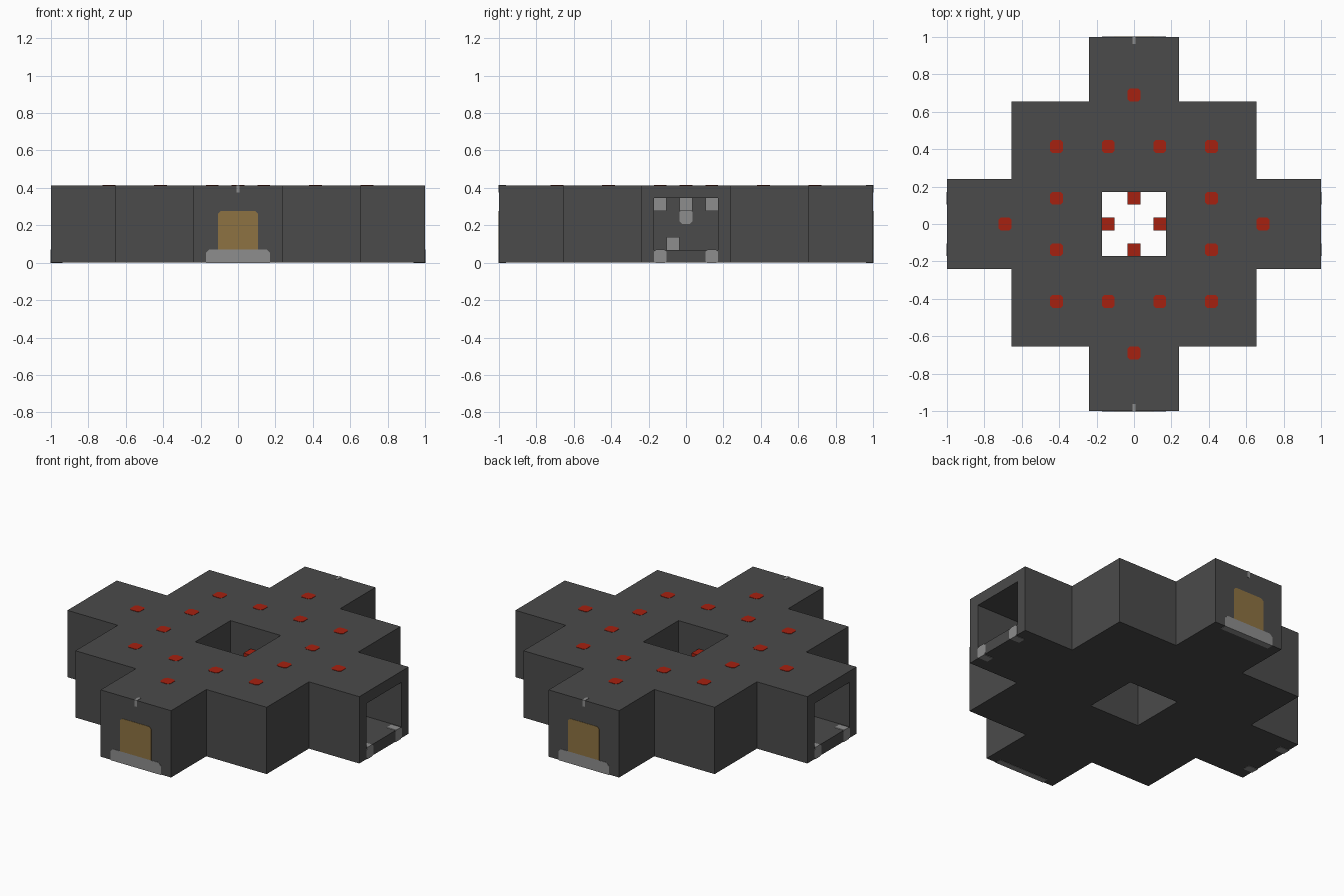
import bpy, bmesh
from mathutils import Vector

S = 2 / 29          # one block; all sizes below are counted in blocks
E = 0.03            # how far painted plates stand proud

old = bpy.data.objects.get("Cube")
if old:
    bpy.data.objects.remove(old, do_unlink=True)


def material(name, rgb):
    m = bpy.data.materials.new(name)
    m.use_nodes = True
    m.diffuse_color = (*rgb, 1)
    bsdf = next(n for n in m.node_tree.nodes if n.type == "BSDF_PRINCIPLED")
    bsdf.inputs["Base Color"].default_value = (*rgb, 1)
    bsdf.inputs["Roughness"].default_value = 0.9
    return m


DARK = material("dark grey stone", (0.07, 0.07, 0.07))
GREY = material("light grey stone", (0.27, 0.27, 0.27))
WOOD = material("brown wood", (0.27, 0.17, 0.055))
RED = material("lamp red", (0.38, 0.015, 0.005))

# How profile (u, v) and depth w map to x, y, z for each extrusion axis
AXES = {"x": lambda u, v, w: (w, u, v),
        "y": lambda u, v, w: (u, w, v),
        "z": lambda u, v, w: (u, v, w)}


def prism(name, points, lo, hi, mat, axis="z"):
    """Extrude a flat profile between two depths along an axis."""
    bm = bmesh.new()
    place = AXES[axis]
    face = bm.faces.new([bm.verts.new(Vector(place(u, v, lo)) * S) for u, v in points])
    top = bmesh.ops.extrude_face_region(bm, geom=[face])["geom"]
    shift = Vector(place(0, 0, hi - lo)) * S
    bmesh.ops.translate(bm, vec=shift, verts=[g for g in top if isinstance(g, bmesh.types.BMVert)])
    bmesh.ops.recalc_face_normals(bm, faces=bm.faces)
    mesh = bpy.data.meshes.new(name)
    bm.to_mesh(mesh)
    bm.free()
    mesh.materials.append(mat)
    ob = bpy.data.objects.new(name, mesh)
    bpy.context.collection.objects.link(ob)
    return ob


def rect(u, v, w, h, low=0, high=0):
    """Rectangle centred on u with its base at v; lower and upper corners can be clipped."""
    a, b, t = u - w / 2, u + w / 2, v + h
    pts = [(a + low, v), (b - low, v), (b, v + low), (b, t - high),
           (b - high, t), (a + high, t), (a, t - high), (a, v + low)]
    return list(dict.fromkeys(pts))


def cross(arm, body, end_x, end_y):
    """Square body with an arm on each side, as one outline."""
    q = [(end_x, arm), (body, arm), (body, body), (arm, body), (arm, end_y)]
    m = [(-x, y) for x, y in reversed(q)]
    half = q + m
    return half + [(-x, -y) for x, y in half]


def carve(target, *cutters):
    """Subtract cutters and keep the finished mesh."""
    for c in cutters:
        mod = target.modifiers.new("cut", "BOOLEAN")
        mod.operation, mod.solver, mod.object = "DIFFERENCE", "EXACT", c
    bpy.context.view_layer.update()
    result = target.evaluated_get(bpy.context.evaluated_depsgraph_get())
    mesh = bpy.data.meshes.new_from_object(result)
    target.modifiers.clear()
    target.data = mesh


# Hollow building, open at both x ends, with a shaft through the middle
shell = prism("building_shell", cross(3.5, 9.5, 14.5, 14.5), 0, 6, DARK)
core = prism("shaft_wall", rect(0, -3.5, 7, 7), 1, 5, DARK)
room = prism("room_cutter", cross(2.5, 8.5, 15.5, 13.5), 1, 5, DARK)
shaft = prism("shaft_cutter", rect(0, -2.5, 5, 5), -1, 7, DARK)
carve(shell, room, shaft)
carve(core, shaft)
for cutter in (room, shaft):
    bpy.data.objects.remove(cutter, do_unlink=True)

# Red roof lights, each over a grey block hanging from the ceiling
spots = [(x, y) for x in (-6, -2, 2, 6) for y in (-6, -2, 2, 6) if 6 in (abs(x), abs(y))]
spots += [(10, 0), (-10, 0), (0, 10), (0, -10)]
for x, y in spots:
    prism("roof_light", rect(x, y - 0.5, 1, 1, 0.18, 0.18), 6 - E, 6 + E, RED)
    prism("ceiling_block", rect(x, y - 0.5, 1, 1), 4, 5, GREY)

for s, side in ((-1, "front"), (1, "back")):
    # Door, doorstep and small roof mark on the closed arms
    face = s * (14.5 + E)
    prism(side + "_door", rect(0, 1, 3.1, 3, 0, 0.2), s * 14.45, face, WOOD, "y")
    prism(side + "_doorstep", rect(0, -E, 5, 1.05, 0, 0.25), s * 13.95, face, GREY, "y")
    prism(side + "_roof_mark", rect(0, 5.45, 0.26, 0.55 + E), s * 13.95, face, GREY, "y")
    # Lamp inside the shaft
    prism(side + "_shaft_lamp", rect(0, 3, 1, 1), s * 1.5, s * 2.5, RED, "y")

for s, side in ((1, "left"), (-1, "right")):
    # Pale sill corners in the open arms
    for y in (-2, 2):
        prism(side + "_sill_corner", rect(y, -E, 1, 1 + 2 * E, 0.15, 0.2),
              s * 13.6, s * (14.5 + E), GREY, "x")
    # Shaft lamp with its pale plate on the room side, and a block on the floor
    prism(side + "_shaft_lamp", rect(0, 3, 1, 1), s * 1.5, s * 2.5, RED, "x")
    prism(side + "_wall_plate", rect(0, 3, 1, 1, 0.2, 0.1), s * 3.45, s * (3.5 + E), GREY, "x")
    prism(side + "_floor_block", rect(-s, 1, 1, 1), s * 3.5, s * 4.5, GREY, "x")
